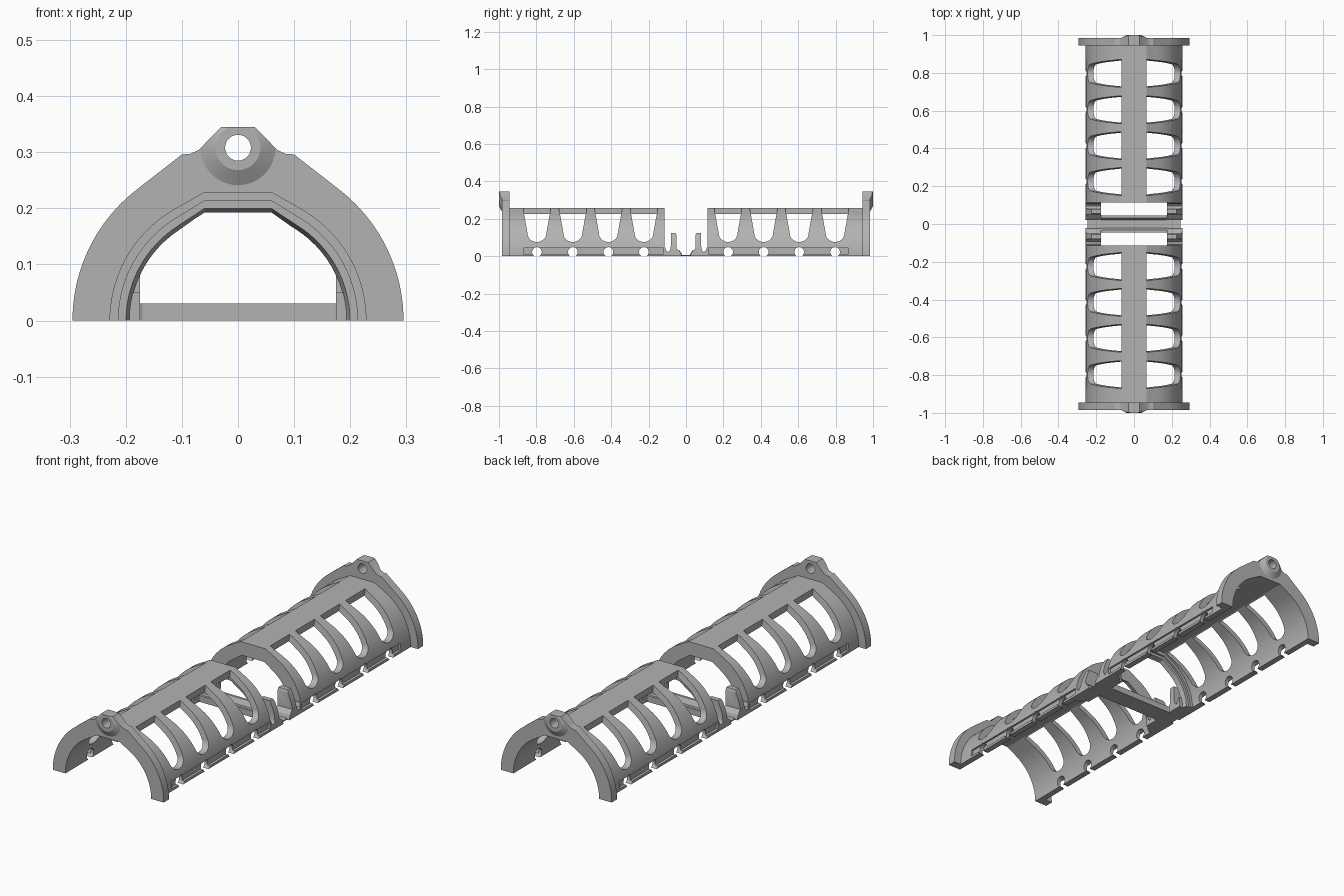
import bpy, bmesh, math
from mathutils import Vector

cube = bpy.data.objects.get("Cube")
if cube:
    bpy.data.objects.remove(cube)

grey = bpy.data.materials.new("plain_grey")
grey.use_nodes = True
colour = (0.45, 0.45, 0.45, 1)
grey.diffuse_color = colour
grey.node_tree.nodes["Principled BSDF"].inputs["Base Color"].default_value = colour


def make(name, bm):
    bmesh.ops.recalc_face_normals(bm, faces=bm.faces)
    mesh = bpy.data.meshes.new(name)
    bm.to_mesh(mesh)
    bm.free()
    mesh.materials.append(grey)
    ob = bpy.data.objects.new(name, mesh)
    bpy.context.collection.objects.link(ob)
    return ob


def loft(bm, a, b):
    """Closed solid between two matching outlines."""
    va = [bm.verts.new(p) for p in a]
    vb = [bm.verts.new(p) for p in b]
    bm.faces.new(va)
    bm.faces.new(vb[::-1])
    for i in range(len(va)):
        j = (i + 1) % len(va)
        bm.faces.new((va[i], vb[i], vb[j], va[j]))


def along_y(name, pts0, y0, pts1, y1):
    bm = bmesh.new()
    loft(bm, [(x, y0, z) for x, z in pts0], [(x, y1, z) for x, z in pts1])
    return make(name, bm)


def along_x(name, outlines, x0, x1, sides=(1, -1)):
    bm = bmesh.new()
    for pts in outlines:
        for s in sides:
            loft(bm, [(s * x0, y, z) for y, z in pts], [(s * x1, y, z) for y, z in pts])
    return make(name, bm)


def both(half):
    return half + [(-x, z) for x, z in reversed(half) if x > 0]


def arch(r, c, foot=0.0, crown=None, steps=20):
    """Arc rising from the ground, a tangent slope, then a flat crown."""
    end = math.pi / 2 - 2 * math.atan(c / r)
    half = [(r, -foot)] if foot else []
    half += [(r * math.cos(end * i / steps), r * math.sin(end * i / steps)) for i in range(steps + 1)]
    return both(half + (crown or [(c, r)]))


def circle(cx, cz, r, n=32):
    return [(cx + r * math.cos(2 * math.pi * i / n), cz + r * math.sin(2 * math.pi * i / n)) for i in range(n)]


def boolean(ob, tool, op):
    mod = ob.modifiers.new("cut", 'BOOLEAN')
    mod.object, mod.operation, mod.solver = tool, op, 'EXACT'
    graph = bpy.context.evaluated_depsgraph_get()
    mesh = bpy.data.meshes.new_from_object(ob.evaluated_get(graph))
    ob.modifiers.clear()
    ob.data = mesh
    bpy.data.objects.remove(tool)


def finish(ob):
    """Mirror the part to the other end and smooth its curves."""
    ob.data.materials.clear()
    ob.data.materials.append(grey)
    bm = bmesh.new()
    bm.from_mesh(ob.data)
    copy = bmesh.ops.duplicate(bm, geom=bm.verts[:] + bm.edges[:] + bm.faces[:])["geom"]
    bmesh.ops.scale(bm, vec=Vector((1, -1, 1)), verts=[g for g in copy if isinstance(g, bmesh.types.BMVert)])
    bmesh.ops.reverse_faces(bm, faces=[g for g in copy if isinstance(g, bmesh.types.BMFace)])
    bm.to_mesh(ob.data)
    bm.free()
    smooth(ob)


def smooth(ob):
    bpy.ops.object.select_all(action='DESELECT')
    ob.select_set(True)
    bpy.context.view_layer.objects.active = ob
    bpy.ops.object.shade_smooth_by_angle(angle=math.radians(25))


END, FACE, TIP = 0.115, 0.985, 1.0
BAYS = [0.225, 0.415, 0.605, 0.797]
skin = arch(0.257, 0.065)
crown = [(0.1, 0.296), (0.085, 0.297), (0.07, 0.304), (0.03, 0.345)]
plate = arch(0.295, 0.1, crown=crown)

# Half shell body and end flange with its raised hole boss
shell = along_y("half_shells", skin, END, skin, 0.96)
flange = along_y("end_flanges", plate, 0.945, plate, FACE)
boss = along_y("boss", circle(0, 0.308, 0.085), 0.975, circle(0, 0.308, 0.04), TIP)
boolean(boss, along_y("boss_limit", plate, 0.95, plate, 1.1), 'INTERSECT')
boolean(flange, boss, 'UNION')
hole = circle(0, 0.308, 0.023)
boolean(flange, along_y("hole", hole, 0.9, hole, 1.1), 'DIFFERENCE')
boolean(shell, flange, 'UNION')

# Hollow inside, stepping in towards the middle end
for r0, r1, y0, y1 in [(0.228, 0.228, 0.15, 1.1), (0.213, 0.213, 0.14, 0.2), (0.188, 0.201, 0.1, 0.145)]:
    boolean(shell, along_y("hollow", arch(r0, 0.06, 0.05), y0, arch(r1, 0.06, 0.05), y1), 'DIFFERENCE')


# Tapered windows either side of the spine
def window(y):
    base = [(y + 0.05 * math.cos(a), 0.12 + 0.044 * math.sin(a))
            for a in [math.pi + math.pi * i / 14 for i in range(15)]]
    return base + [(y + 0.064, 0.2), (y + 0.073, 0.247), (y + 0.073, 0.3),
                   (y - 0.073, 0.3), (y - 0.073, 0.247), (y - 0.064, 0.2)]


boolean(shell, along_x("windows", [window(y) for y in BAYS], 0.065, 0.4), 'DIFFERENCE')

# Long groove above the bottom lip, with round notches through it
groove = [(0.1, 0.012), (0.87, 0.012), (0.87, 0.045), (0.1, 0.045)]
boolean(shell, along_x("groove", [groove], 0.244, 0.4), 'DIFFERENCE')
boolean(shell, along_x("notches", [circle(y, 0.022, 0.026, 24) for y in BAYS], 0.1, 0.4), 'DIFFERENCE')
finish(shell)

# Upright latches standing between the shells and the cross bar
latch = [(0.022, 0), (0.03, 0.022), (0.05, 0.04), (0.05, 0.112), (0.056, 0.125), (0.08, 0.125),
         (0.08, 0.06), (0.084, 0.035), (0.095, 0.022), (0.106, 0.03), (0.112, 0.05), (0.12, 0.05), (0.12, 0)]
tabs = along_x("latches", [latch], 0.175, 0.3)
boolean(tabs, along_y("tab_limit", skin, 0, skin, 0.2), 'INTERSECT')
finish(tabs)

# Channel shaped cross bar, flaring at both ends
bm = bmesh.new()
rings = []
for x, w in [(-0.245, 0.062), (-0.2, 0.062), (-0.17, 0.045), (0.17, 0.045), (0.2, 0.062), (0.245, 0.062)]:
    half = [(w, 0), (w, 0.03), (w - 0.012, 0.03), (w - 0.025, 0.006)]
    rings.append([bm.verts.new((x, y, z)) for y, z in both(half)])
for a, b in zip(rings, rings[1:]):
    for i in range(len(a)):
        j = (i + 1) % len(a)
        bm.faces.new((a[i], b[i], b[j], a[j]))
bm.faces.new(rings[0])
bm.faces.new(rings[-1])
smooth(make("cross_bar", bm))
